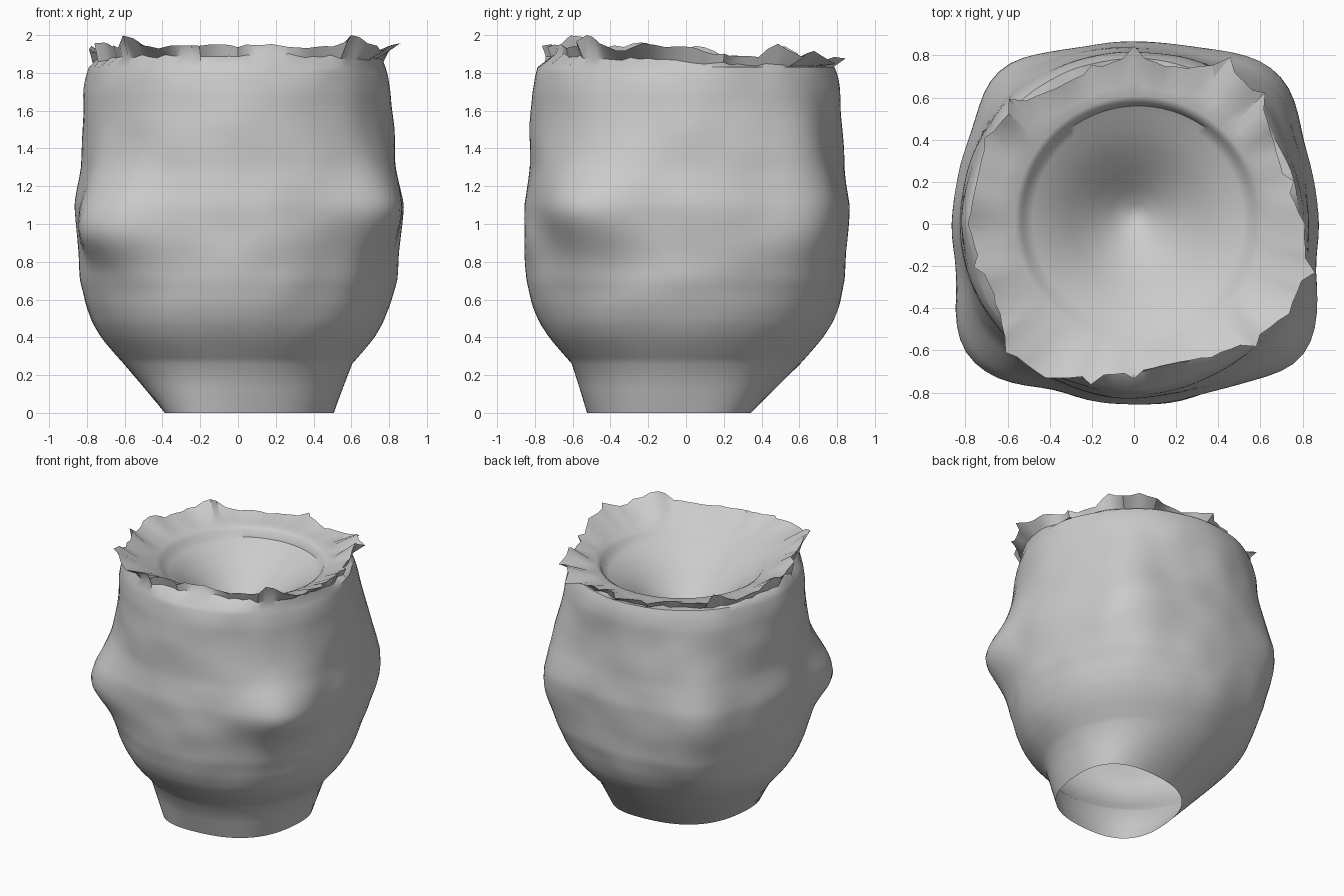
import bpy, bmesh, math, random
from mathutils import Vector, noise

if "Cube" in bpy.data.objects:
    bpy.data.objects.remove(bpy.data.objects["Cube"])

random.seed(4)
N = 96
angles = [2 * math.pi * i / N for i in range(N)]


def interp(table, t):
    for (a, b), (c, d) in zip(table, table[1:]):
        if t <= c:
            return b + (d - b) * (t - a) / (c - a)
    return table[-1][1]


def loft(name, rings, cap_end=False, sharp=40):
    """Skin a list of closed rings of points."""
    bm = bmesh.new()
    loops = [[bm.verts.new(p) for p in r] for r in rings]
    for a, b in zip(loops, loops[1:]):
        for i in range(len(a)):
            j = (i + 1) % len(a)
            bm.faces.new((a[i], a[j], b[j], b[i]))
    if cap_end:
        bm.faces.new(loops[-1])
    me = bpy.data.meshes.new(name)
    bm.to_mesh(me)
    bm.free()
    ob = bpy.data.objects.new(name, me)
    bpy.context.collection.objects.link(ob)
    bpy.ops.object.select_all(action='DESELECT')
    bpy.context.view_layer.objects.active = ob
    ob.select_set(True)
    bpy.ops.object.shade_smooth_by_angle(angle=math.radians(sharp))
    return ob


# Lumpy body: round profile, four knobs near the corners, low noise
profile = [(0.2, 0.55), (0.26, 0.605), (0.34, 0.675), (0.4, 0.725),
           (0.48, 0.775), (0.57, 0.81), (0.7, 0.84), (0.9, 0.855), (1.1, 0.86),
           (1.3, 0.835), (1.5, 0.825), (1.7, 0.815), (1.78, 0.80), (1.9, 0.76)]
# angle, height, size, spread up, spread down
knobs = [(-37, 1.08, 0.16, 0.25, 0.2), (47, 1.05, 0.13, 0.45, 0.42),
         (130, 1.02, 0.10, 0.48, 0.38), (219, 0.99, 0.14, 0.24, 0.18)]


def body_point(a, z):
    r = interp(profile, z)
    for deg, kz, h, up, down in knobs:
        da = (a - math.radians(deg) + math.pi) % (2 * math.pi) - math.pi
        dz = z - kz
        r += h * math.exp(-(da / 0.32) ** 2 - (dz / (up if dz > 0 else down)) ** 2)
    q = Vector((math.cos(a) * 0.85, math.sin(a) * 0.85, z))
    fade = min(1, max(0, (z - 0.25) / 0.4))
    r += fade * (0.012 * noise.noise(q * 2.6) + 0.014 * noise.noise(q * 4 + Vector((7, 3, 1))))
    return Vector((r * math.cos(a), r * math.sin(a), z))


# Open neck: an off-centre squarish oval at the floor, widening into the body
def neck_point(a, k):
    s = math.sqrt(0.5)
    t = a - math.pi / 4
    f = 1 + 0.035 * math.cos(4 * t)
    u, v = 0.5 * f * math.cos(t), 0.42 * f * math.sin(t)
    low = Vector(((u - v) * s + 0.06, ((u + v) * s) * 0.97 - 0.09, 0))
    return low.lerp(body_point(a, 0.26), k)


rings = [[neck_point(a, k) for a in angles] for k in (0, 0.5)]
rings += [[body_point(a, 0.26 + 1.57 * i / 53) for a in angles] for i in range(54)]

# Torn rim: radius every 15 degrees, irregular tips along it
rim_r = [.80, .74, .76, .84, .87, .75, .80, .75, .74, .79, .80, .77,
         .78, .75, .74, .84, .84, .74, .70, .68, .72, .78, .84, .84, .80]
rim_table = [(15 * i, r) for i, r in enumerate(rim_r)]
tips = {0: .05, 37: .08, 52: .05, 85: .03, 140: .07, 175: .05, 200: .05,
        224: .08, 320: .08, 346: .05}
edge, under, inner = [], [], []
for i, a in enumerate(angles):
    deg = math.degrees(a)
    r = interp(rim_table, deg)
    x, y = math.cos(a), math.sin(a)
    z = 1.9 - 0.045 * y + 0.02 * noise.noise(Vector((x * 5, y * 5, 2)))
    for d, h in tips.items():
        gap = abs((deg - d + 180) % 360 - 180)
        z += h * max(0, 1 - gap / 9)
    if i % 4 == 0:
        r += random.uniform(0.0, 0.05)
        z += random.uniform(-0.02, 0.02)
    edge.append(Vector((r * x, r * y, min(z, 2.0))))
    u = min(0.77, max(0.70, r - 0.02))
    under.append(Vector((u * x, u * y, 1.86 - 0.035 * y + random.uniform(-0.01, 0.01))))
    w = 0.4 * r + 0.34
    inner.append(Vector((w * x, w * y, 1.86 - 0.03 * y)))
k = 2.0 - max(p.z for p in edge)
for p in edge:
    p.z += k
rings += [under, edge, inner]

# Funnel-shaped bowl inside the rim, stepped down along the back
bowl = [(0.585, 1.83), (0.555, 1.81), (0.54, 1.76), (0.5, 1.735), (0.42, 1.69),
        (0.32, 1.62), (0.22, 1.53), (0.13, 1.45), (0.05, 1.39), (0.01, 1.38)]
for r, z in bowl:
    deep = max(0, 1 - r / 0.5)
    ring = []
    for a in angles:
        dip = 0.04 * deep * math.sin(a - 1.9) * min(1, r / 0.15)
        lift = 0.02 * (1 - math.sin(a)) if 0.4 < r < 0.55 else 0
        ring.append(Vector((r * math.cos(a) + 0.02,
                            r * math.sin(a) + 0.02 + 0.03 * deep, z - dip + lift)))
    rings.append(ring)

loft("lumpy_vessel", rings, cap_end=True)
